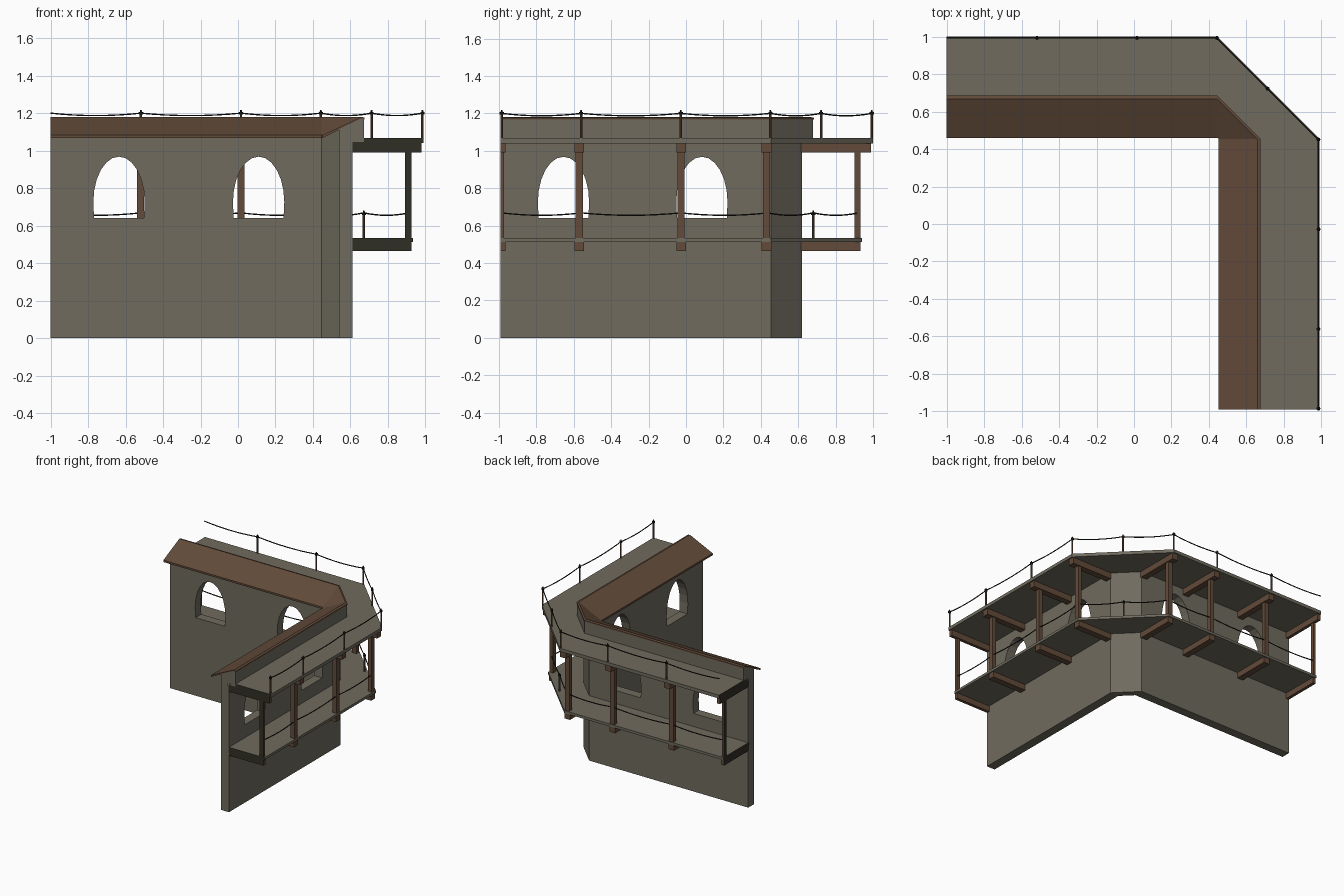
import bpy, bmesh, math
from mathutils import Matrix, Vector

if "Cube" in bpy.data.objects:
    bpy.data.objects.remove(bpy.data.objects["Cube"])

OFF = Vector((-0.005, 0.004, 0))    # places the symmetric layout on the grid
END, COR, OPEN = -0.995, 0.45, None  # wing end and start of the corner bevel


def mat(name, rgb):
    m = bpy.data.materials.new(name)
    m.diffuse_color = (*rgb, 1)
    m.use_nodes = True
    m.node_tree.nodes["Principled BSDF"].inputs["Base Color"].default_value = m.diffuse_color
    return m


STONE = mat("grey stone", (0.160, 0.146, 0.112))
WOOD = mat("brown wood", (0.122, 0.070, 0.042))
CAP = mat("dark cut end", (0.030, 0.028, 0.018))
ROPE = mat("black rope", (0.014, 0.013, 0.010))


def P(wing, along, d, z):
    """Point on a wing: distance along it, distance outwards, height."""
    return Vector((along, d, z) if wing == "x" else (d, along, z)) + OFF


def finish(name, bm, material, capped=False):
    bmesh.ops.recalc_face_normals(bm, faces=bm.faces)
    if capped:                       # cut faces at the wing ends are dark
        for f in bm.faces:
            c = f.calc_center_median() - OFF
            if min(c.x, c.y) < END + 0.001:
                f.material_index = 1
    me = bpy.data.meshes.new(name)
    bm.to_mesh(me)
    bm.free()
    me.materials.append(material)
    if capped:
        me.materials.append(CAP)
    ob = bpy.data.objects.new(name, me)
    bpy.context.collection.objects.link(ob)
    return ob


def prism(name, rings, material, capped=False):
    """Joins equal rings of points into a closed solid."""
    bm = bmesh.new()
    vs = [[bm.verts.new(p) for p in r] for r in rings]
    n = len(vs[0])
    for a, b in zip(vs, vs[1:]):
        for i in range(n):
            j = (i + 1) % n
            bm.faces.new((a[i], a[j], b[j], b[i]))
    bm.faces.new(vs[0])
    bm.faces.new(vs[-1])
    return finish(name, bm, material, capped)


def around_corner(name, profile, material, capped=False):
    """Runs a (distance, height) profile along both wings and the corner."""
    stations = [("x", END), ("x", COR), ("y", COR), ("y", END)]
    rings = [[P(w, a, d, z) for d, z in profile] for w, a in stations]
    return prism(name, rings, material, capped)


def box(name, wing, a0, a1, d0, d1, z0, z1, material):
    prof = [(d0, z0), (d1, z0), (d1, z1), (d0, z1)]
    return prism(name, [[P(wing, a, d, z) for d, z in prof] for a in (a0, a1)],
                 material, True)


def rect(d0, d1, z0, z1):
    return [(d0, z0), (d1, z0), (d1, z1), (d0, z1)]


# Wall with overhanging parapet
wall = around_corner("wall", [(0.543, 0), (0.617, 0), (0.617, 1.045), (0.676, 1.045),
                              (0.676, 1.168), (0.655, 1.168), (0.543, 1.114)], STONE)

# Arched window openings
for wing, centre in (("x", -0.63), ("x", 0.115), ("y", -0.659), ("y", 0.081)):
    arch = [(-0.133, 0.64), (0.133, 0.64)]
    for i in range(13):
        t = math.pi * i / 12
        arch.append((0.137 * math.cos(t), 0.725 + 0.243 * math.sin(t)))
    cutter = prism("window_cutter", [[P(wing, centre + s, d, z) for s, z in arch]
                                     for d in (0.5, 0.66)], STONE)
    mod = wall.modifiers.new("window", "BOOLEAN")
    mod.operation, mod.solver, mod.object = "DIFFERENCE", "EXACT", cutter
    bpy.context.view_layer.objects.active = wall
    bpy.ops.object.modifier_apply(modifier=mod.name)
    bpy.data.objects.remove(cutter)

# Sloping roof over the wall
around_corner("roof", [(0.456, 1.068), (0.656, 1.166), (0.681, 1.166), (0.681, 1.176),
                       (0.663, 1.180), (0.456, 1.083)], WOOD)

# Two walkways
around_corner("upper_walkway", rect(0.60, 0.996, 1.04, 1.067), STONE, True)
around_corner("lower_walkway", rect(0.60, 0.938, 0.512, 0.533), STONE, True)

# Supporting beams and posts, half width at the cut ends
STOPS = {"x": (END, -0.515, 0.02, 0.43), "y": (END, -0.575, -0.03, 0.427)}
for wing, stops in STOPS.items():
    for a in stops:
        lo = END if a == END else None
        def span(h):
            return (a if lo is not None else a - h, a + h)
        box("upper_beam", wing, *span(0.026), 0.605, 0.985, 0.99, 1.041, WOOD)
        box("lower_beam", wing, *span(0.026), 0.605, 0.930, 0.465, 0.513, WOOD)
        box("support_post", wing, *span(0.019), 0.896, 0.930, 0.513, 0.992, WOOD)


# Rail stakes with small knobs
def stake(p, z0, z1):
    for name, r, a, b, m in (("rail_stake", 0.0065, z0, z1, WOOD),
                             ("rail_knob", 0.011, z1 - 0.012, z1 + 0.002, ROPE),
                             ("rail_tip", 0.006, z1 + 0.002, z1 + 0.013, ROPE)):
        bm = bmesh.new()
        bmesh.ops.create_cone(bm, cap_ends=True, segments=8, radius1=r,
                              radius2=r * 0.6 if name == "rail_tip" else r, depth=b - a,
                              matrix=Matrix.Translation((p.x, p.y, (a + b) / 2)))
        finish(name, bm, m)


# Sagging rope through a row of points
def rope(name, points, sag):
    cu = bpy.data.curves.new(name, "CURVE")
    cu.dimensions, cu.bevel_depth, cu.bevel_resolution = "3D", 0.004, 1
    cu.use_fill_caps = True
    path = [points[0]]
    for a, b in zip(points, points[1:]):
        for i in range(1, 9):
            t = i / 8
            q = a.lerp(b, t)
            q.z -= sag * 4 * t * (1 - t)
            path.append(q)
    sp = cu.splines.new("POLY")
    sp.points.add(len(path) - 1)
    for s, q in zip(sp.points, path):
        s.co = (*q, 1)
    cu.materials.append(ROPE)
    ob = bpy.data.objects.new(name, cu)
    bpy.context.collection.objects.link(ob)
    bpy.ops.object.select_all(action="DESELECT")
    ob.select_set(True)
    bpy.context.view_layer.objects.active = ob
    bpy.ops.object.convert(target="MESH")


def rail_points(d, z, corner):
    xs = [P("x", a, d, z) for a in (END, -0.513, 0.021, corner)]
    ys = [P("y", a, d, z) for a in (corner, -0.032, -0.565, END + 0.006)]
    return xs + [(xs[-1] + ys[0]) / 2] + ys


# Upper railing: the far end of the rope has no stake
upper = rail_points(0.989, 1.2, 0.447)
for p in upper[1:]:
    stake(p, 1.065, 1.205)
rope("upper_rope", upper, 0.013)

# Lower railing: hung on the posts, one stake at the corner
lower = rail_points(0.918, 0.668, 0.435)
stake(lower[4], 0.53, 0.668)
rope("lower_rope", lower, 0.013)
